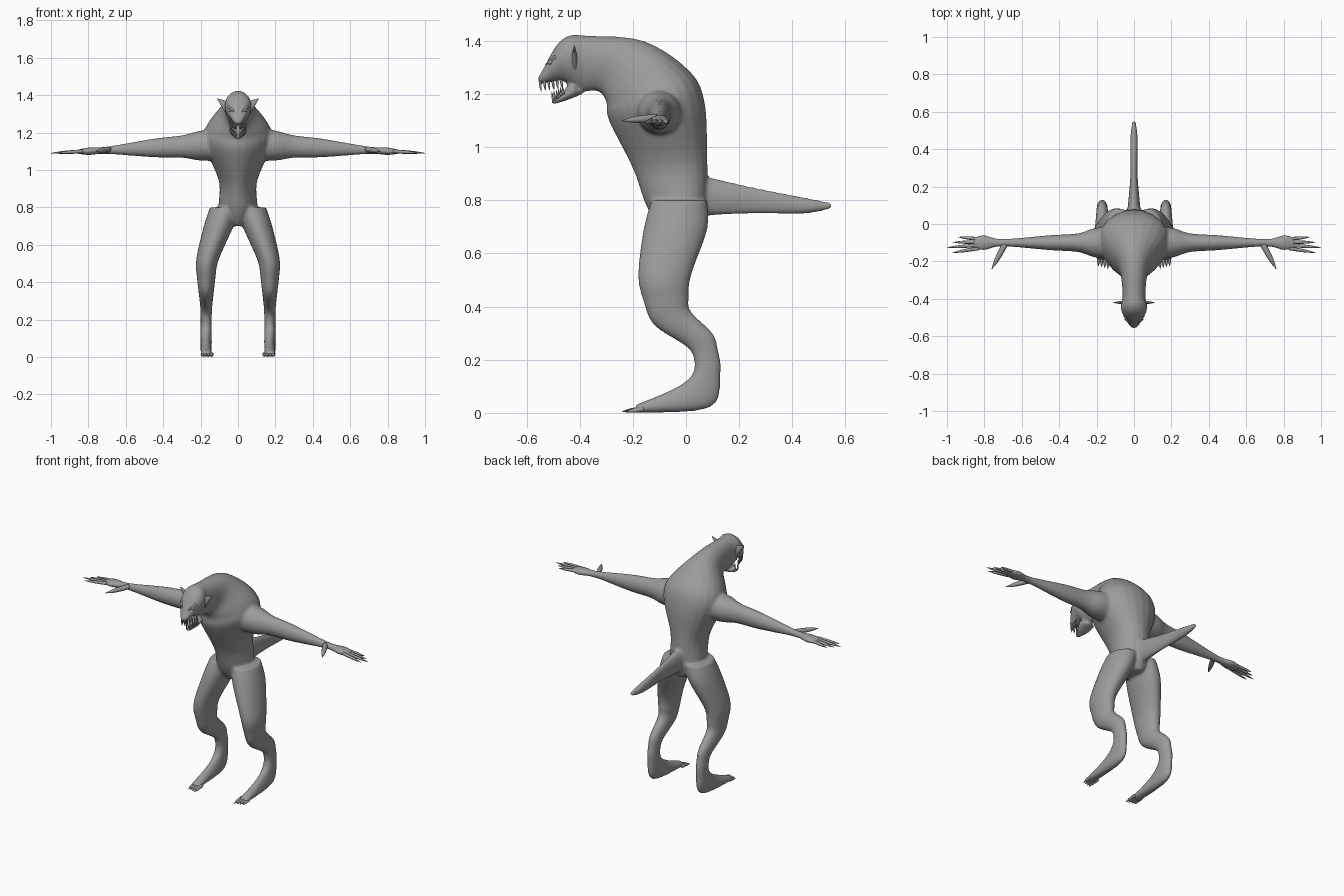
import bpy, bmesh, math
from mathutils import Vector

cube = bpy.data.objects.get("Cube")
if cube:
    bpy.data.objects.remove(cube, do_unlink=True)

skin = bpy.data.materials.new("grey_skin")
skin.use_nodes = True
grey = (.33, .33, .33, 1)
skin.diffuse_color = grey
skin.node_tree.nodes["Principled BSDF"].inputs["Base Color"].default_value = grey
SIDES = (-1, 1)


def blend(before, start, end, after, t):
    """Smooth interpolation from start to end, guided by the neighbours."""
    leave, arrive = (end - before) / 2, (after - start) / 2
    gap = end - start
    bend = gap * 3 - leave * 2 - arrive
    twist = leave + arrive - gap * 2
    return start + (leave + (bend + twist * t) * t) * t


def loft(bm, stations, sides=24, steps=5, narrow=0):
    """Skin a tube over stations of (centre, side axis, front axis)."""
    padded = [stations[0], *stations, stations[-1]]
    rows = []
    for group in zip(padded, padded[1:], padded[2:], padded[3:]):
        for step in range(steps):
            rows.append([blend(*column, step / steps) for column in zip(*group)])
    rows.append(stations[-1])
    rings = []
    for centre, side, front in rows:
        ring = []
        for k in range(sides):
            angle = math.tau * k / sides
            squeeze = 1 - narrow * math.sin(angle)
            offset = side * math.cos(angle) * squeeze + front * math.sin(angle)
            ring.append(bm.verts.new(centre + offset))
        rings.append(ring)
    for low, high in zip(rings, rings[1:]):
        for k in range(sides):
            n = (k + 1) % sides
            bm.faces.new((low[k], low[n], high[n], high[k]))
    bm.faces.new(rings[0][::-1])
    bm.faces.new(rings[-1])


def section(x, width, front_y, front_z, back_y, back_z):
    """An upright cross-section spanning a front and a back point."""
    front, back = Vector((0, front_y, front_z)), Vector((0, back_y, back_z))
    centre = front.lerp(back, .5) + Vector((x, 0, 0))
    return centre, Vector((width, 0, 0)), (front - back) / 2


def spike(bm, start, end, radius, mirror):
    """A tapering finger, toe, tooth or brow."""
    flip = Vector((mirror, 1, 1))
    start, end = Vector(start) * flip, Vector(end) * flip
    turn = (end - start).to_track_quat('Z', 'Y')
    side, front = turn @ Vector((radius, 0, 0)), turn @ Vector((0, radius, 0))
    loft(bm, [(start.lerp(end, t), side * size, front * size)
              for t, size in ((0, 1), (.6, .8), (1, .1))], sides=8)


def finish(bm, name):
    bmesh.ops.recalc_face_normals(bm, faces=bm.faces)
    mesh = bpy.data.meshes.new(name)
    bm.to_mesh(mesh)
    bm.free()
    mesh.materials.append(skin)
    mesh.shade_smooth()
    obj = bpy.data.objects.new(name, mesh)
    bpy.context.collection.objects.link(obj)
    return obj


def leg_section(front_y, front_z, back_y, back_z, mirror):
    """Legs lean inward above the knee and thicken toward the hip."""
    height = (front_z + back_z) / 2
    lean = max(height - .5, 0) / 3
    swell = min(max(height - .25, 0) / 9, .05)
    return section((.17 - lean) * mirror, .03 + swell, front_y, front_z, back_y, back_z)


def arm_section(x, depth, height, mirror):
    """Arms droop slightly toward the hands."""
    return (Vector((x * mirror, -.1, 1.14 - x / 20)),
            Vector((0, depth, 0)), Vector((0, 0, height)))


# Torso, neck, skull and upper jaw: half width, front point, back point
torso = [
    (.03, -.1, .7, .06, .7),
    (.1, -.15, .78, .08, .77),
    (.1, -.2, .92, .08, .95),
    (.18, -.29, 1.1, .07, 1.17),
    (.16, -.3, 1.17, .01, 1.29),
    (.08, -.33, 1.21, -.16, 1.4),
    (.06, -.39, 1.21, -.37, 1.42),
    (.07, -.43, 1.23, -.44, 1.42),
    (.06, -.47, 1.25, -.49, 1.38),
    (.03, -.53, 1.24, -.54, 1.29),
    (.01, -.55, 1.24, -.56, 1.26),
]
lower_jaw = [
    (.05, -.44, 1.24, -.39, 1.2),
    (.04, -.47, 1.2, -.44, 1.18),
    (.01, -.51, 1.17, -.5, 1.16),
]
# Tail, flattened sideways
tail = [
    (.04, .03, .74, .03, .9),
    (.02, .25, .75, .25, .85),
    (.02, .45, .75, .45, .81),
    (.01, .55, .77, .55, .79),
]
# Leg from hip through knee and hock to the ball of the foot
leg = [
    (-.13, .8, .08, .8),
    (-.16, .69, .08, .69),
    (-.18, .52, .02, .52),
    (-.16, .42, .01, .43),
    (-.12, .33, .02, .38),
    (0, .25, .1, .3),
    (.03, .2, .12, .24),
    (.02, .14, .13, .15),
    (-.05, .09, .09, .02),
    (-.19, .03, -.19, 0),
]
# Arm from shoulder to knuckles: distance out, depth, height
arm = [
    (.05, .09, .09),
    (.2, .08, .08),
    (.3, .05, .06),
    (.45, .04, .05),
    (.7, .02, .02),
    (.8, .04, .02),
    (.86, .03, .01),
]

bm = bmesh.new()
loft(bm, [section(0, *row) for row in torso], narrow=.2)
for part in (lower_jaw, tail):
    loft(bm, [section(0, *row) for row in part])
for m in SIDES:
    loft(bm, [leg_section(*row, m) for row in leg])
    loft(bm, [arm_section(*row, m) for row in arm])
body = finish(bm, "body")

# Fuse the overlapping limbs into one smooth skin
remesh = body.modifiers.new("fuse", 'REMESH')
remesh.mode = 'VOXEL'
remesh.voxel_size = .008
remesh.use_smooth_shade = True
relax = body.modifiers.new("relax", 'SMOOTH')
relax.iterations = 5

# Four fingers and a thumb on each hand
bm = bmesh.new()
for m in SIDES:
    for k in range(4):
        reach = 1 - .03 * abs(k - 2)
        spike(bm, (.83, -.08 - k / 60, 1.1), (reach, -.07 - k / 36, 1.09), .01, m)
    spike(bm, (.69, -.11, 1.11), (.76, -.24, 1.1), .016, m)
finish(bm, "fingers")

# Four toes on each foot
bm = bmesh.new()
for m in SIDES:
    for k in range(4):
        x = .14 + k / 60
        spike(bm, (x, -.16, .015), (x, -.24 + k / 200, .005), .01, m)
finish(bm, "toes")

# Pointed ears, thin from front to back
bm = bmesh.new()
for m in SIDES:
    root, tip = Vector((.05 * m, -.42, 1.32)), Vector((.11 * m, -.42, 1.38))
    loft(bm, [(root.lerp(tip, t), Vector((0, .012 - t / 100, 0)),
               Vector((0, 0, .045 - t / 24))) for t in (0, .5, 1)])
finish(bm, "ears")

# Teeth hanging from the snout and rising from the lower jaw
bm = bmesh.new()
for m in SIDES:
    for k in range(6):
        t = k / 5
        x = .01 + t * .03
        upper = Vector((x, t * .08 - .55, 1.25))
        lower = Vector((x, t * .04 - .5, 1.17 + t * .03))
        bite = Vector((0, .005, t * .01 - .04))
        spike(bm, upper, upper + bite, .005, m)
        spike(bm, lower, lower - bite, .004, m)
finish(bm, "teeth")

# Eyes under slanted brows
bm = bmesh.new()
for m in SIDES:
    eye = bmesh.ops.create_icosphere(bm, subdivisions=2, radius=.01)
    bmesh.ops.translate(bm, verts=eye["verts"], vec=(.04 * m, -.51, 1.32))
    spike(bm, (.05, -.49, 1.34), (.02, -.53, 1.31), .008, m)
finish(bm, "eyes_and_brows")
